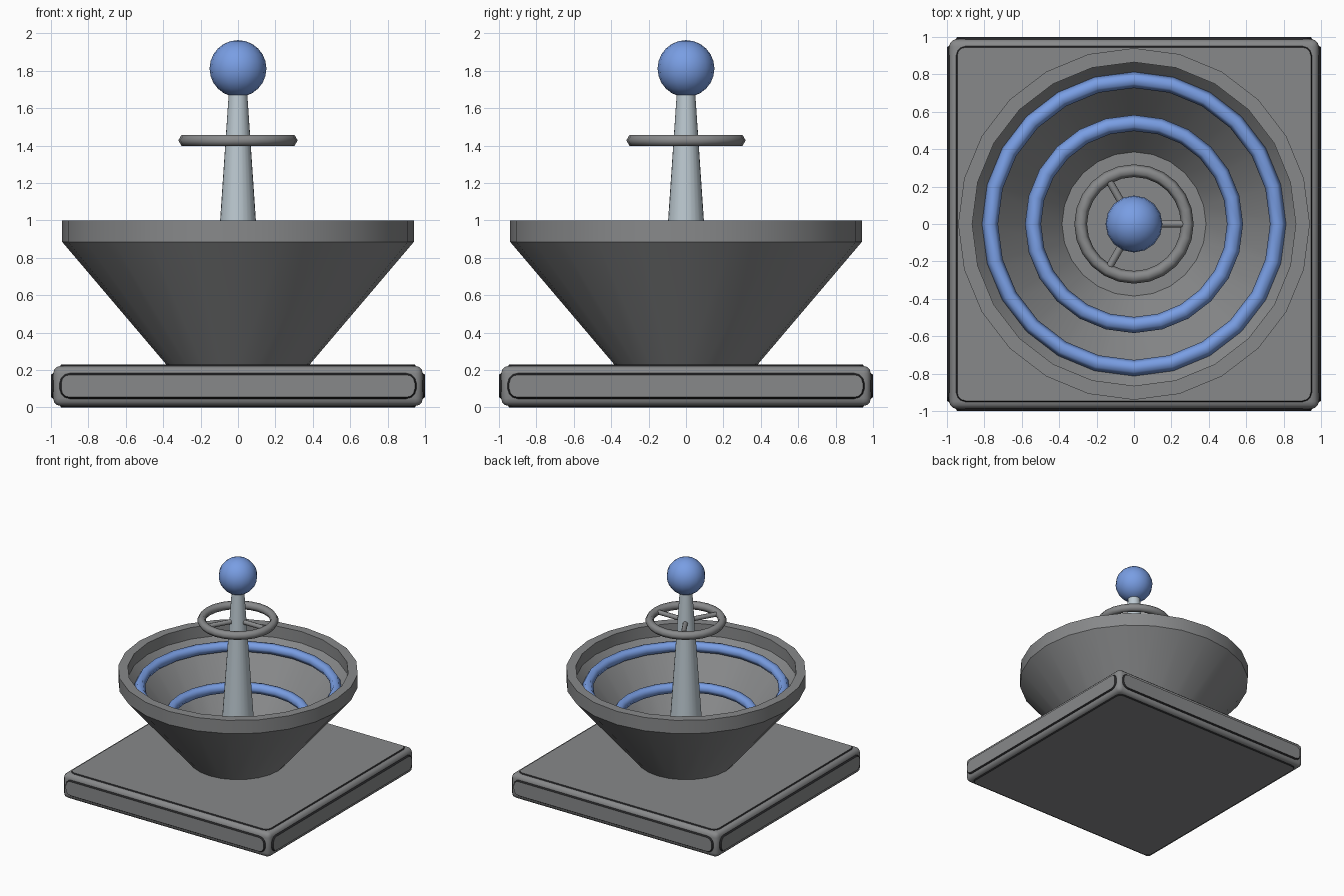
import bpy, bmesh, math
from mathutils import Matrix, Vector

if "Cube" in bpy.data.objects:
    bpy.data.objects.remove(bpy.data.objects["Cube"])


def material(name, rgb):
    m = bpy.data.materials.new(name)
    m.diffuse_color = (*rgb, 1)
    m.use_nodes = True
    m.node_tree.nodes["Principled BSDF"].inputs["Base Color"].default_value = m.diffuse_color
    return m


GREY = material("mid grey", (0.245, 0.25, 0.255))
BLACK = material("near black", (0.02, 0.02, 0.022))
STEEL = material("pale steel", (0.51, 0.59, 0.64))
BLUE = material("soft blue", (0.19, 0.34, 0.77))


def finish(name, bm, mats, smooth=35):
    bmesh.ops.recalc_face_normals(bm, faces=bm.faces)
    me = bpy.data.meshes.new(name)
    bm.to_mesh(me)
    bm.free()
    for m in mats:
        me.materials.append(m)
    ob = bpy.data.objects.new(name, me)
    bpy.context.collection.objects.link(ob)
    bpy.ops.object.select_all(action='DESELECT')
    ob.select_set(True)
    bpy.context.view_layer.objects.active = ob
    if smooth:
        bpy.ops.object.shade_smooth_by_angle(angle=math.radians(smooth))
    return ob


def lathe(name, profile, mat, closed=False, sides=24, smooth=35):
    """Spin a (radius, z) profile around the z axis."""
    bm = bmesh.new()
    vs = [bm.verts.new((r, 0, z)) for r, z in profile]
    pairs = list(zip(vs, vs[1:] + vs[:1])) if closed else list(zip(vs, vs[1:]))
    es = [bm.edges.new(p) for p in pairs]
    bmesh.ops.spin(bm, geom=vs + es, cent=(0, 0, 0), axis=(0, 0, 1),
                   angle=math.tau, steps=sides, use_duplicate=False)
    bmesh.ops.remove_doubles(bm, verts=bm.verts, dist=1e-4)
    return finish(name, bm, [mat], smooth)


def ring(name, radius, tube, z, mat, sides=24, n=6):
    prof = [(radius + tube * math.cos(i * math.tau / n),
             z + tube * math.sin(i * math.tau / n)) for i in range(n)]
    return lathe(name, prof, mat, closed=True, sides=sides, smooth=80)


# Plinth: a rounded slab
bm = bmesh.new()
bmesh.ops.create_cube(bm, size=1)
bmesh.ops.scale(bm, vec=(1.976, 1.976, 0.214), verts=bm.verts)
bmesh.ops.translate(bm, vec=(0, 0, 0.115), verts=bm.verts)
bmesh.ops.bevel(bm, geom=bm.edges[:], offset=0.04, segments=3,
                profile=0.5, affect='EDGES')
finish("plinth", bm, [GREY])


def panel(name, w, h, rot, centre):
    """Thin plate with rounded corners and a dark sloping rim, facing local +z."""
    bm = bmesh.new()

    def outline(grow, z):
        rad = 0.045 + grow
        pts = []
        for k, (sx, sy) in enumerate(((1, 1), (-1, 1), (-1, -1), (1, -1))):
            for j in range(4):
                a = math.radians(90 * k + 30 * j)
                pts.append(bm.verts.new((sx * (w - 0.045) + rad * math.cos(a),
                                         sy * (h - 0.045) + rad * math.sin(a), z)))
        return pts

    upper, lower = outline(0, 0), outline(0.009, -0.013)
    bm.faces.new(upper)
    bm.faces.new(lower[::-1])
    for i in range(len(upper)):
        j = (i + 1) % len(upper)
        f = bm.faces.new((lower[i], lower[j], upper[j], upper[i]))
        f.material_index = 1
    bm.transform(Matrix.Translation(centre) @ rot)
    finish(name, bm, [GREY, BLACK], smooth=0)


# Raised panels on all six plinth faces
panel("plinth_top_panel", 0.945, 0.945, Matrix.Identity(4), Vector((0, 0, 0.23)))
panel("plinth_bottom_panel", 0.945, 0.945, Matrix.Rotation(math.pi, 4, 'X'), Vector((0, 0, 0)))
tilt = Matrix.Rotation(math.pi / 2, 4, 'X')
for i in range(4):
    turn = Matrix.Rotation(i * math.pi / 2, 4, 'Z')
    panel("plinth_side_panel", 0.945, 0.06, turn @ tilt, turn @ Vector((0, -1, 0.115)))

# Funnel bowl with a thick upright rim
lathe("bowl", [(0, 0.22), (0.375, 0.22), (0.94, 0.885), (0.94, 1.0), (0.865, 1.0),
               (0.865, 0.9), (0.385, 0.33), (0, 0.33)], GREY)

# Rings inside the bowl
ring("upper_bowl_ring", 0.77, 0.043, 0.845, BLUE)
ring("lower_bowl_ring", 0.54, 0.043, 0.6, BLUE)

# Tapered central mast
lathe("mast", [(0, 0.32), (0.142, 0.32), (0.048, 1.7), (0, 1.7)], STEEL)

# Hoop with three spokes
ring("hoop", 0.285, 0.034, 1.428, GREY)
for i in range(3):
    bm = bmesh.new()
    bmesh.ops.create_cone(bm, cap_ends=True, segments=8, radius1=0.02,
                          radius2=0.02, depth=0.27)
    bm.transform(Matrix.Rotation(i * math.tau / 3, 4, 'Z')
                 @ Matrix.Translation((0.135, 0, 1.428))
                 @ Matrix.Rotation(math.pi / 2, 4, 'Y'))
    finish("hoop_spoke", bm, [GREY], smooth=60)

# Ball finial
bm = bmesh.new()
bmesh.ops.create_uvsphere(bm, u_segments=16, v_segments=12, radius=0.152)
bmesh.ops.translate(bm, vec=(0, 0, 1.812), verts=bm.verts)
finish("ball", bm, [BLUE])
